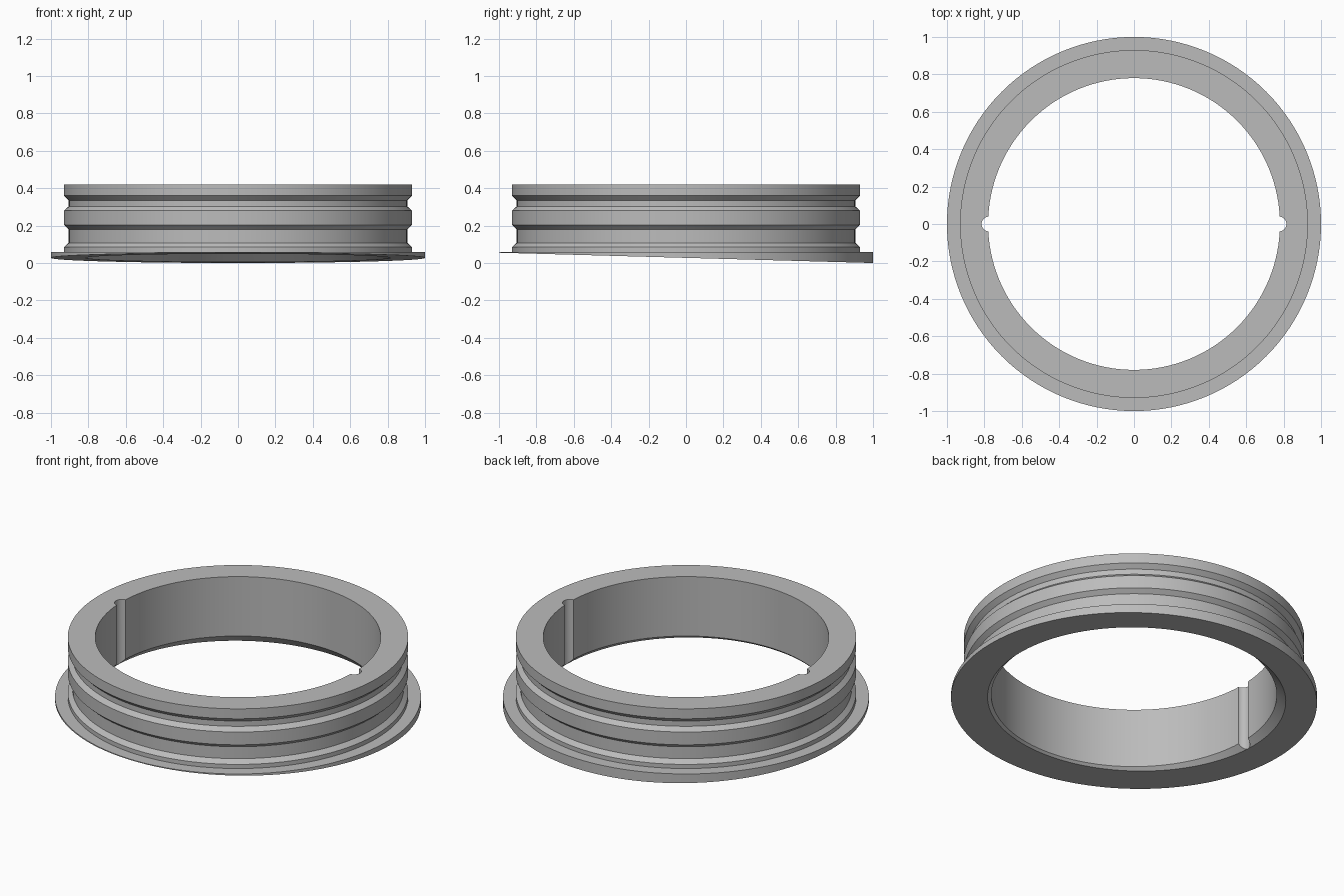
import bpy, bmesh, math
from mathutils import Vector

cube = bpy.data.objects.get("Cube")
if cube:
    bpy.data.objects.remove(cube, do_unlink=True)

SEGMENTS = 128
TOP, RIM, GROOVE, BORE = 0.42, 0.93, 0.905, 0.78

grey = bpy.data.materials.new("plain grey")
grey.use_nodes = True
colour = (0.5, 0.5, 0.5, 1)
grey.diffuse_color = colour
grey.node_tree.nodes["Principled BSDF"].inputs["Base Color"].default_value = colour


def add_object(name, bm):
    bmesh.ops.recalc_face_normals(bm, faces=bm.faces)
    mesh = bpy.data.meshes.new(name)
    bm.to_mesh(mesh)
    bm.free()
    mesh.materials.append(grey)
    obj = bpy.data.objects.new(name, mesh)
    bpy.context.collection.objects.link(obj)
    return obj


# Ring section: flared bore, flat top, two bevelled grooves, wide flange
profile = [(BORE + 0.082, -0.02), (BORE, 0.062), (BORE, TOP), (RIM, TOP),
           (RIM, 0.36), (GROOVE, 0.335), (GROOVE, 0.303), (RIM, 0.28),
           (RIM, 0.203), (GROOVE, 0.18), (GROOVE, 0.108), (RIM, 0.085),
           (RIM, 0.06), (1.0, 0.06), (1.0, -0.02)]
bm = bmesh.new()
verts = [bm.verts.new((r, 0, z)) for r, z in profile]
edges = [bm.edges.new(pair) for pair in zip(verts, verts[1:])]
bmesh.ops.spin(bm, geom=verts + edges, cent=(0, 0, 0), axis=(0, 0, 1),
               angle=math.tau, steps=SEGMENTS, use_merge=True)
bmesh.ops.remove_doubles(bm, verts=bm.verts, dist=0.0001)

# Slanted underside: flange is thin at the front and thick at the back
bmesh.ops.bisect_plane(bm, geom=bm.verts[:] + bm.edges[:] + bm.faces[:],
                       plane_co=(0, 0, 0.0275), plane_no=Vector((0, 0.0275, 1)),
                       clear_inner=True)
bmesh.ops.bridge_loops(bm, edges=[e for e in bm.edges if e.is_boundary])
ring = add_object("grooved_ring", bm)

# Round keyways down both sides of the bore
for side, label in ((1, "left"), (-1, "right")):
    bm = bmesh.new()
    bmesh.ops.create_cone(bm, cap_ends=True, segments=32, radius1=0.04,
                          radius2=0.04, depth=1.0)
    cutter = add_object(label + "_keyway_cutter", bm)
    cutter.location = (side * 0.775, 0, 0.2)
    cutter.hide_render = True
    cutter.hide_viewport = True
    cut = ring.modifiers.new(label + "_keyway", "BOOLEAN")
    cut.operation = "DIFFERENCE"
    cut.solver = "EXACT"
    cut.object = cutter

# Apply the cuts, then smooth the round walls
bpy.context.view_layer.update()
cut_mesh = bpy.data.meshes.new_from_object(
    ring.evaluated_get(bpy.context.evaluated_depsgraph_get()))
ring.modifiers.clear()
ring.data = cut_mesh
for name in ("left_keyway_cutter", "right_keyway_cutter"):
    bpy.data.objects.remove(bpy.data.objects[name], do_unlink=True)
bpy.ops.object.select_all(action="DESELECT")
ring.select_set(True)
bpy.context.view_layer.objects.active = ring
bpy.ops.object.shade_smooth_by_angle(angle=math.radians(25))
